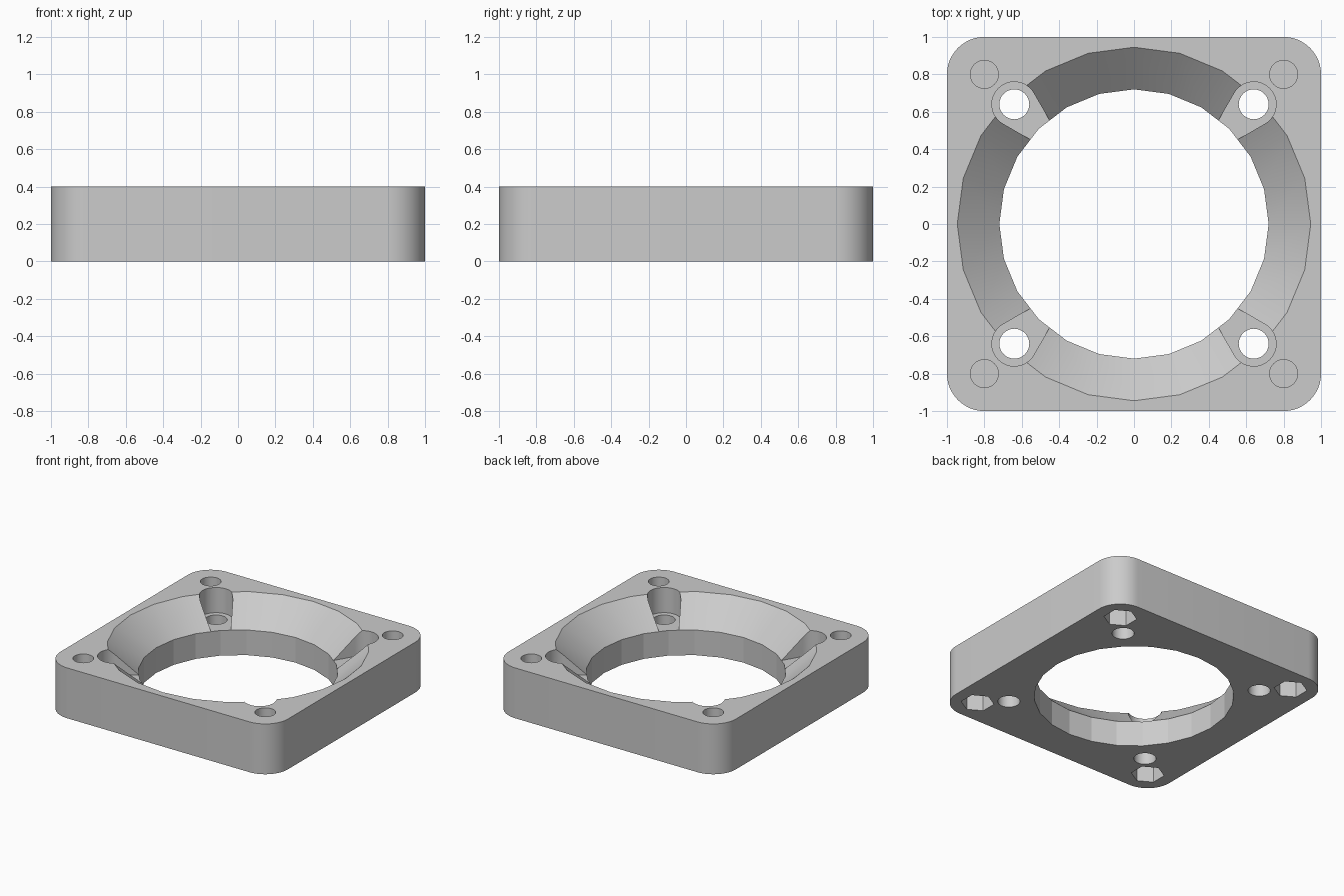
import bpy, bmesh, math
from mathutils import Vector

HEIGHT, LEDGE = 0.4, 0.2

cube = bpy.data.objects.get("Cube")
if cube:
    bpy.data.objects.remove(cube, do_unlink=True)

grey = bpy.data.materials.new("light_grey")
grey.use_nodes = True
grey.diffuse_color = (0.6, 0.6, 0.6, 1)
grey.node_tree.nodes["Principled BSDF"].inputs["Base Color"].default_value = (0.6, 0.6, 0.6, 1)


def arc(cx, cy, r, start, end, steps):
    """Points along an arc, angles in degrees."""
    angles = [math.radians(start + (end - start) * i / steps) for i in range(steps + 1)]
    return [(cx + r * math.cos(a), cy + r * math.sin(a)) for a in angles]


def loft(name, sections):
    """Closed solid through (outline, z) sections with equal point counts."""
    bm = bmesh.new()
    rings = [[bm.verts.new((x, y, z)) for x, y in pts] for pts, z in sections]
    n = len(rings[0])
    for low, high in zip(rings, rings[1:]):
        for i in range(n):
            j = (i + 1) % n
            bm.faces.new((low[i], low[j], high[j], high[i]))
    bm.faces.new(rings[0][::-1])
    bm.faces.new(rings[-1])
    bmesh.ops.recalc_face_normals(bm, faces=bm.faces)
    mesh = bpy.data.meshes.new(name)
    bm.to_mesh(mesh)
    bm.free()
    mesh.materials.append(grey)
    obj = bpy.data.objects.new(name, mesh)
    bpy.context.collection.objects.link(obj)
    return obj


def ring(cx, cy, r, sides, start=0):
    return arc(cx, cy, r, start, start + 360, sides)[:-1]


def cut(target, cutter):
    """Subtract the cutter, then remove it."""
    cutter.hide_render = True
    mod = target.modifiers.new("cut", 'BOOLEAN')
    mod.operation, mod.solver, mod.object = 'DIFFERENCE', 'EXACT', cutter
    bpy.ops.object.modifier_apply(modifier=mod.name)
    bpy.data.objects.remove(cutter, do_unlink=True)


# Square plate with rounded corners
outline = []
for k, (sx, sy) in enumerate([(1, 1), (-1, 1), (-1, -1), (1, -1)]):
    outline += arc(0.8 * sx, 0.8 * sy, 0.2, 90 * k, 90 * k + 90, 12)
plate = loft("fan_adapter_plate", [(outline, 0), (outline, HEIGHT)])
bpy.context.view_layer.objects.active = plate
plate.select_set(True)

# Central opening: straight below, flared above
flare = 0.945 - 0.72
cut(plate, loft("opening", [
    (ring(0, 0, 0.72, 24), -0.1),
    (ring(0, 0, 0.72, 24), LEDGE),
    (ring(0, 0, 0.945 + flare / 2, 24), HEIGHT + 0.1)]))

for k in range(4):
    turn = math.radians(45 + 90 * k)
    ux, uy = math.cos(turn), math.sin(turn)
    inner = 0.64 * math.sqrt(2)
    outer = 0.8 * math.sqrt(2)
    px, py = inner * ux, inner * uy
    qx, qy = outer * ux, outer * uy

    # Screw recess: round at the outside, widening towards the opening
    deg = 45 + 90 * k
    pts = arc(px, py, 0.12, deg - 105, deg + 105, 24)
    for side, end in ((1, pts[-1]), (-1, pts[0])):
        a = math.radians(deg + 180 + 15 * side)
        tip = Vector(end) + 0.36 * Vector((math.cos(a), math.sin(a)))
        pts.insert(len(pts) if side == 1 else 0, tuple(tip))
    cut(plate, loft("recess", [(pts, LEDGE), (pts, HEIGHT + 0.1)]))

    # Through hole in the recess floor
    hole = ring(px, py, 0.08, 32)
    cut(plate, loft("screw_hole", [(hole, -0.1), (hole, LEDGE + 0.1)]))

    # Corner hole from above, nut pocket from below, thin web between
    hole = ring(qx, qy, 0.075, 32)
    cut(plate, loft("corner_hole", [(hole, 0.165), (hole, HEIGHT + 0.1)]))
    nut = ring(qx, qy, 0.12, 6, 30)
    cut(plate, loft("nut_pocket", [(nut, -0.1), (nut, 0.15)]))

# Round walls smooth, flare facets and rims crisp
bpy.ops.object.shade_smooth_by_angle(angle=math.radians(12.5))
